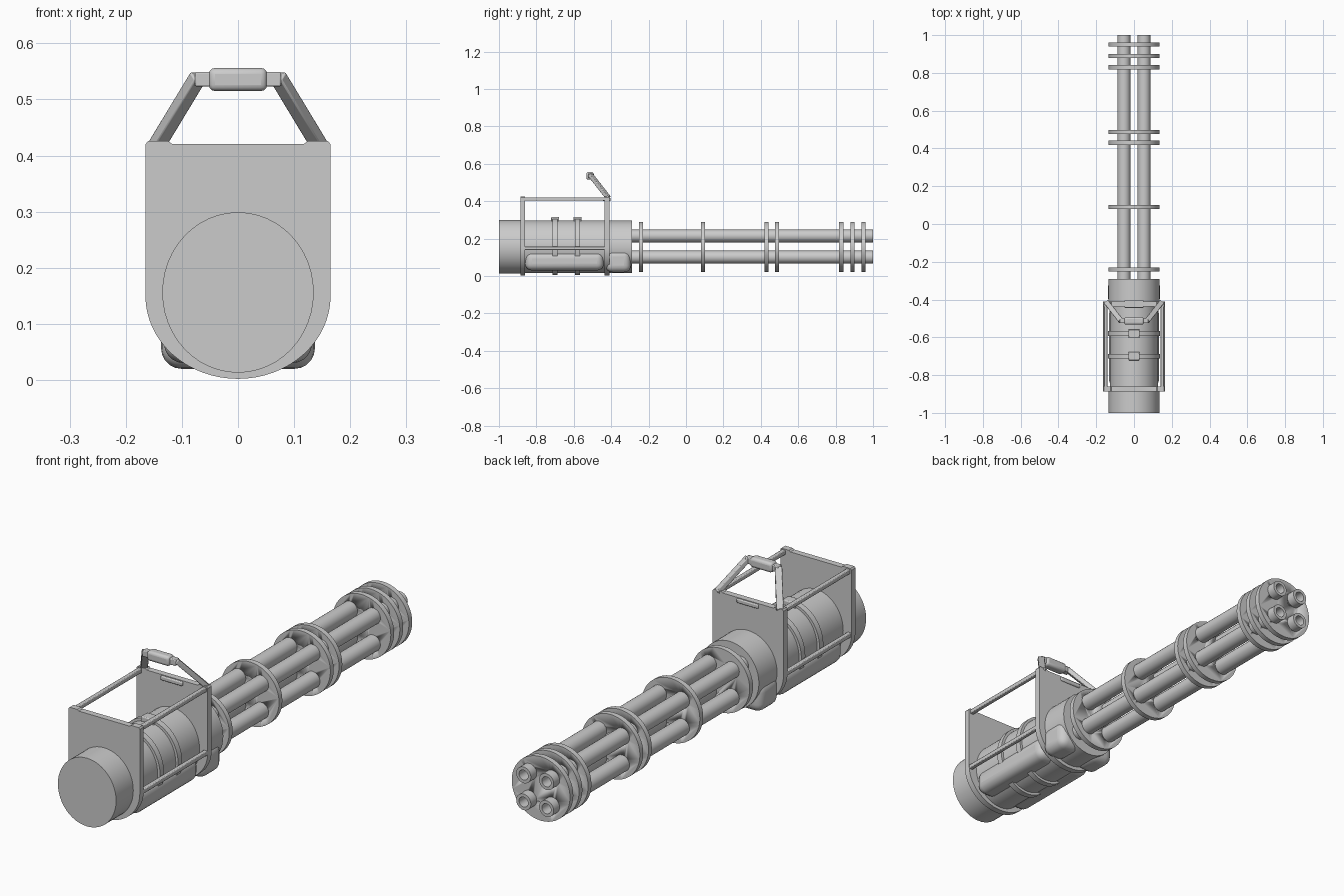
import bpy, bmesh, math
from mathutils import Vector

if "Cube" in bpy.data.objects:
    bpy.data.objects.remove(bpy.data.objects["Cube"])

CZ = 0.156  # height of the barrel axis


def finish(name, bm, bevel=0, segs=2, smooth=True):
    bmesh.ops.recalc_face_normals(bm, faces=bm.faces)
    me = bpy.data.meshes.new(name)
    bm.to_mesh(me)
    bm.free()
    ob = bpy.data.objects.new(name, me)
    bpy.context.collection.objects.link(ob)
    if bevel:
        m = ob.modifiers.new("bevel", 'BEVEL')
        m.width, m.segments = bevel, segs
        m.limit_method, m.angle_limit = 'ANGLE', math.radians(40)
    if smooth:
        bpy.ops.object.select_all(action='DESELECT')
        ob.select_set(True)
        bpy.context.view_layer.objects.active = ob
        bpy.ops.object.shade_smooth_by_angle(angle=math.radians(35))
    return ob


def extrude_y(name, pts, y0, y1, **kw):
    """Solid from an x,z outline between two y positions."""
    bm = bmesh.new()
    f = bm.faces.new([bm.verts.new((x, y0, z)) for x, z in pts])
    r = bmesh.ops.extrude_face_region(bm, geom=[f])
    vs = [v for v in r['geom'] if isinstance(v, bmesh.types.BMVert)]
    bmesh.ops.translate(bm, verts=vs, vec=(0, y1 - y0, 0))
    return finish(name, bm, **kw)


def ellipse(rx, rz, n=48, cx=0, cz=CZ):
    return [(cx + rx * math.cos(2 * math.pi * i / n),
             cz + rz * math.sin(2 * math.pi * i / n)) for i in range(n)]


def tube(name, loops, n=48):
    """Closed loop of (ellipse points, y) rings skinned together."""
    bm = bmesh.new()
    rings = [[bm.verts.new((x, y, z)) for x, z in pts] for pts, y in loops]
    for a, b in zip(rings, rings[1:] + rings[:1]):
        for i in range(n):
            j = (i + 1) % n
            bm.faces.new((a[i], a[j], b[j], b[i]))
    return finish(name, bm)


def box(name, lo, hi, bevel=0.004, segs=2):
    bm = bmesh.new()
    bmesh.ops.create_cube(bm, size=1)
    lo, hi = Vector(lo), Vector(hi)
    bmesh.ops.scale(bm, verts=bm.verts, vec=hi - lo)
    bmesh.ops.translate(bm, verts=bm.verts, vec=(lo + hi) / 2)
    return finish(name, bm, bevel, segs)


def beam(name, a, b, w, d, bevel=0.003):
    """Rectangular bar from a to b."""
    a, b = Vector(a), Vector(b)
    bm = bmesh.new()
    bmesh.ops.create_cube(bm, size=1)
    bmesh.ops.scale(bm, verts=bm.verts, vec=(w, d, (b - a).length))
    q = (b - a).to_track_quat('Z', 'Y')
    bmesh.ops.rotate(bm, verts=bm.verts, matrix=q.to_matrix())
    bmesh.ops.translate(bm, verts=bm.verts, vec=(a + b) / 2)
    return finish(name, bm, bevel)


# motor housing
extrude_y("rear_drum", ellipse(0.135, 0.143), -1.0, -0.86)
extrude_y("middle_drum", ellipse(0.127, 0.141), -0.87, -0.42)
extrude_y("front_drum", ellipse(0.135, 0.140), -0.43, -0.29)

# frame end plates: square top, round bottom
outline = [(0.165 * math.cos(t), 0.150 + 0.148 * math.sin(t))
           for t in [math.pi + math.pi * i / 32 for i in range(33)]]
outline += [(0.165, 0.42), (0.16, 0.426), (0.125, 0.426), (0.118, 0.421),
            (-0.118, 0.421), (-0.125, 0.426), (-0.16, 0.426), (-0.165, 0.42)]
for nm, y in (("rear", -0.873), ("front", -0.423)):
    extrude_y(nm + "_plate", outline, y - 0.013, y + 0.013)

# clamping bands with top clips
for y in (-0.70, -0.58):
    o, i = ellipse(0.138, 0.152), ellipse(0.120, 0.135)
    tube("clamp_band", [(o, y - 0.013), (o, y + 0.013), (i, y + 0.013), (i, y - 0.013)])
    box("band_clip", (-0.03, y - 0.022, 0.285), (0.03, y + 0.022, 0.315))

for s in (-1, 1):
    # side rails
    for nm, x, z in (("top_rail", 0.150, 0.412), ("middle_rail", 0.155, 0.148)):
        beam(nm, (s * x, -0.87, z), (s * x, -0.43, z), 0.018, 0.018)
    # lower side pods
    xs = sorted((s * 0.03, s * 0.132))
    box("side_pod", (xs[0], -0.86, 0.03), (xs[1], -0.44, 0.13), 0.036, 5)
    xs = sorted((s * 0.03, s * 0.137))
    box("front_pod", (xs[0], -0.43, 0.02), (xs[1], -0.295, 0.14), 0.036, 5)
    # carrying handle legs
    beam("handle_leg", (s * 0.145, -0.415, 0.418), (s * 0.07, -0.512, 0.542), 0.028, 0.02)

# handle grip and hinge
beam("handle_bar", (-0.077, -0.512, 0.536), (0.077, -0.512, 0.536), 0.026, 0.026)
box("handle_grip", (-0.052, -0.533, 0.515), (0.052, -0.493, 0.556), 0.011, 3)
box("handle_latch", (-0.05, -0.444, 0.400), (0.05, -0.404, 0.418))

# barrels, hollow at the muzzle
for cx in (-0.053, 0.053):
    for cz in (CZ - 0.055, CZ + 0.058):
        n = 24
        o = ellipse(0.034, 0.034, n, cx, cz)
        i = ellipse(0.021, 0.021, n, cx, cz)
        tube("barrel", [(o, -0.32), (o, 1.0), (i, 1.0), (i, -0.32)], n)

# barrel spacer discs
for y in (-0.24, 0.09, 0.43, 0.487, 0.83, 0.89, 0.95):
    o = ellipse(0.135, 0.134)
    ob = extrude_y("barrel_disc", o, y - 0.011, y + 0.011)
    # open the disc where the barrels pass through
    cut = ob.modifiers
    for cx in (-0.053, 0.053):
        for cz in (CZ - 0.055, CZ + 0.058):
            if y == -0.24:
                c = extrude_y("bore_cutter", ellipse(0.033, 0.033, 24, cx, cz), -0.3, 1.1)
                c.hide_render = True
                c.hide_set(True)
for ob in [o for o in bpy.data.objects if o.name.startswith("barrel_disc")]:
    for c in [c for c in bpy.data.objects if c.name.startswith("bore_cutter")]:
        m = ob.modifiers.new("bore", 'BOOLEAN')
        m.operation, m.object, m.solver = 'DIFFERENCE', c, 'EXACT'
